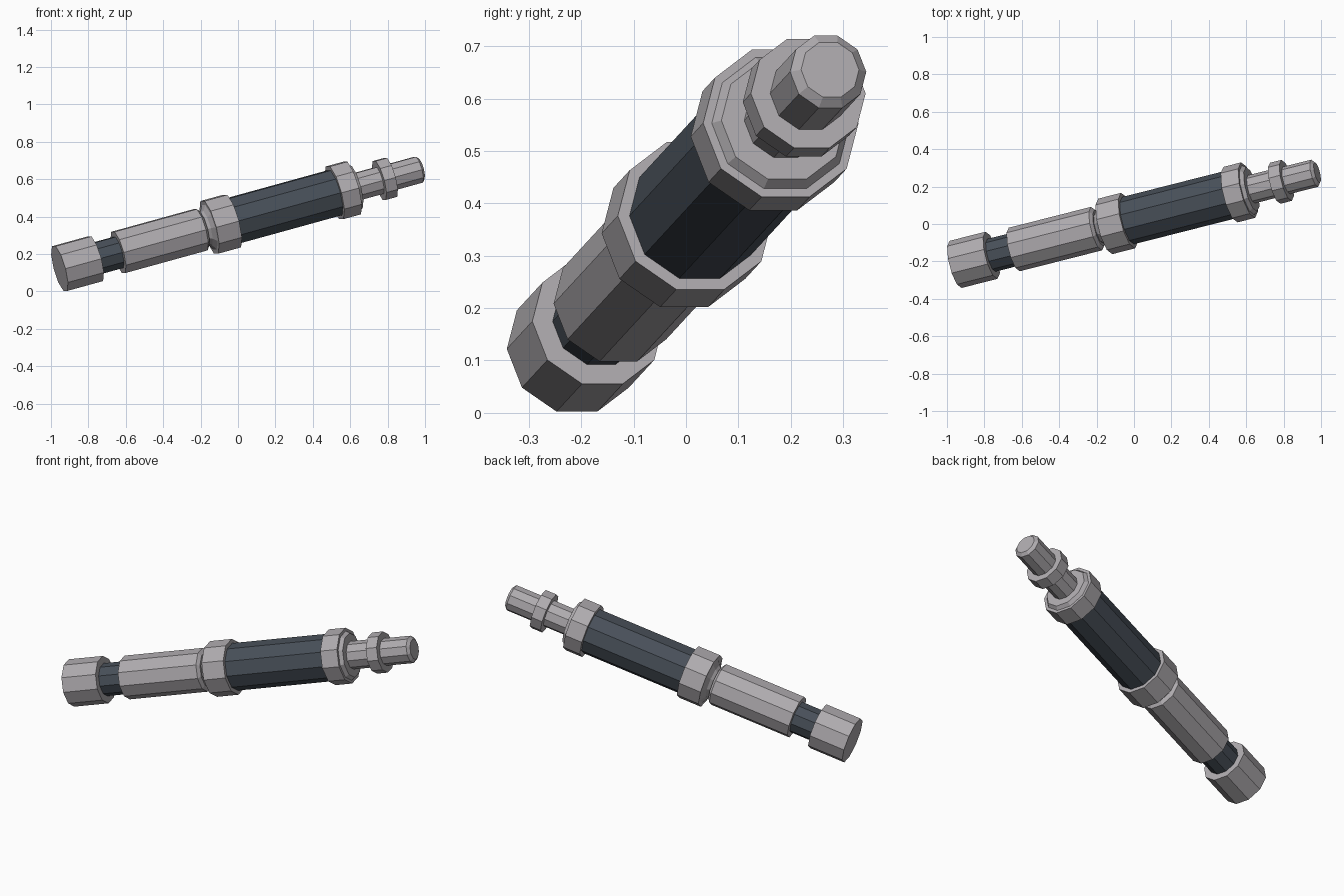
import bpy, bmesh, math
from mathutils import Vector, Matrix

old = bpy.data.objects.get("Cube")
if old:
    bpy.data.objects.remove(old, do_unlink=True)

SIDES = 10
START = Vector((-0.954, -0.216, 0.122))
END = Vector((0.98, 0.275, 0.655))


def material(name, rgb):
    m = bpy.data.materials.new(name)
    m.use_nodes = True
    col = (*rgb, 1)
    m.diffuse_color = col
    m.node_tree.nodes["Principled BSDF"].inputs["Base Color"].default_value = col
    return m


metal = material("light grey metal", (0.43, 0.41, 0.43))
grip = material("dark blue grey grip", (0.065, 0.08, 0.1))

# Tilted frame: local z runs along the handle, local x points upward
axis = (END - START).normalized()
up = (Vector((0, 0, 1)) - axis * axis.z).normalized()
side = axis.cross(up)
frame = Matrix((up, side, axis)).transposed().to_4x4()
frame.translation = START


def turned(name, profile, mat):
    """Ten-sided solid from (distance along axis, radius) pairs, capped at both ends."""
    bm = bmesh.new()
    rings = []
    for t, r in profile:
        angles = [2 * math.pi * (i + 0.5) / SIDES for i in range(SIDES)]
        rings.append([bm.verts.new((r * math.cos(a), r * math.sin(a), t)) for a in angles])
    for a, b in zip(rings, rings[1:]):
        for i in range(SIDES):
            j = (i + 1) % SIDES
            bm.faces.new((a[i], a[j], b[j], b[i]))
    bm.faces.new(list(reversed(rings[0])))
    bm.faces.new(rings[-1])
    mesh = bpy.data.meshes.new(name)
    bm.to_mesh(mesh)
    bm.free()
    mesh.transform(frame)
    mesh.materials.append(mat)
    ob = bpy.data.objects.new(name, mesh)
    bpy.context.collection.objects.link(ob)
    return ob


# Pommel end
turned("pommel", [(0, 0.13), (0.205, 0.13)], metal)
turned("pommel_neck", [(0.19, 0.09), (0.35, 0.09)], grip)

# Lower handle, waist and flared collar
turned("lower_handle", [(0.335, 0.12), (0.805, 0.12), (0.82, 0.1)], metal)
turned("waist", [(0.8, 0.085), (0.82, 0.085), (0.838, 0.1), (0.858, 0.135)], metal)
turned("middle_collar", [(0.855, 0.153), (0.985, 0.153)], metal)

# Main grip and its upper collar
turned("main_grip", [(0.975, 0.13), (1.575, 0.13)], grip)
turned("upper_collar", [(1.57, 0.153), (1.67, 0.153), (1.67, 0.136), (1.69, 0.122)], metal)

# Nozzle rod, ring and rounded tip
turned("nozzle_rod", [(1.68, 0.077), (1.83, 0.077)], metal)
turned("nozzle_ring", [(1.825, 0.113), (1.89, 0.113)], metal)
turned("nozzle_tip", [(1.88, 0.075), (2.05, 0.075), (2.065, 0.057)], metal)
